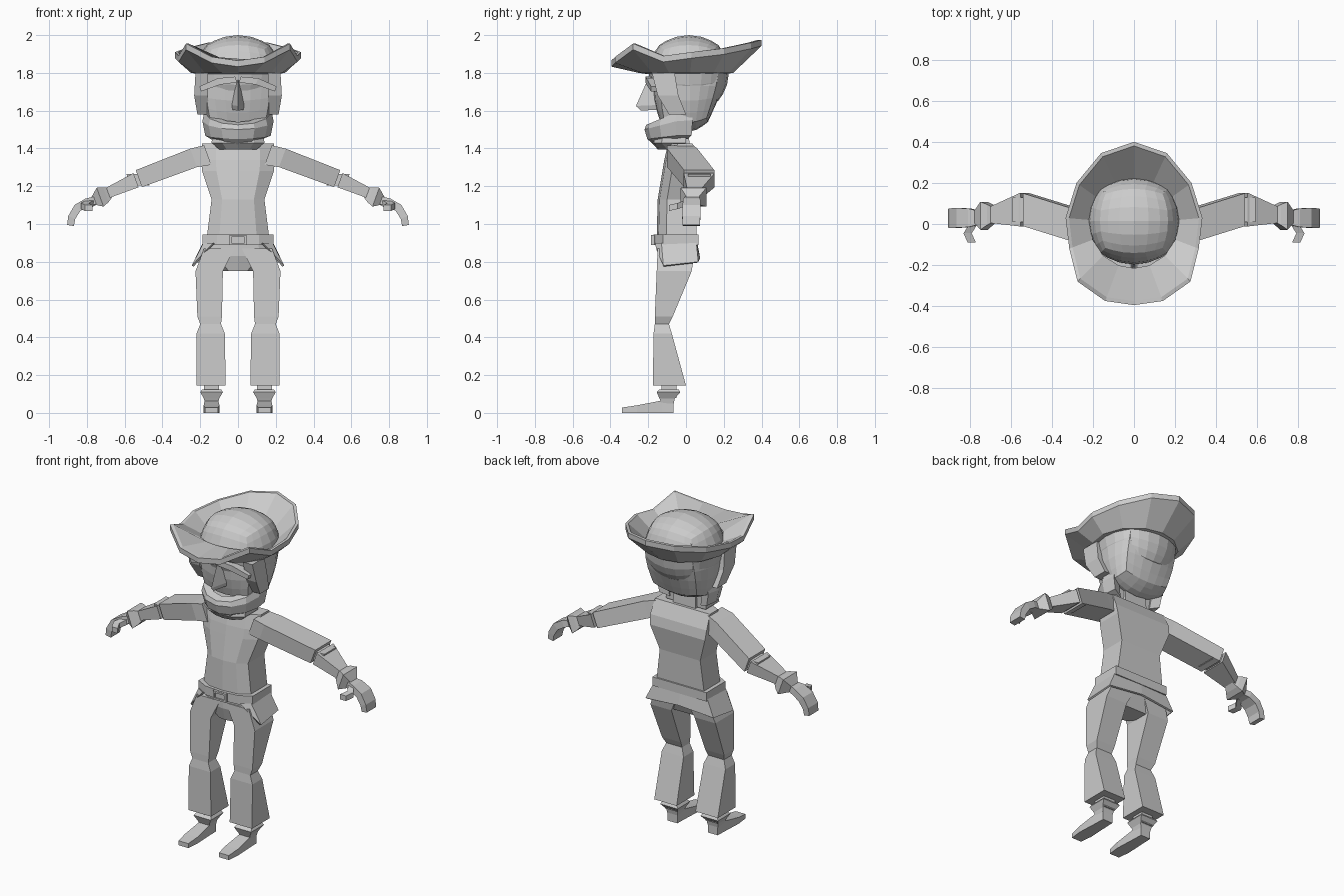
import bpy, bmesh, math
from mathutils import Vector

cube = bpy.data.objects.get("Cube")
if cube:
    bpy.data.objects.remove(cube, do_unlink=True)

grey = bpy.data.materials.new("plain grey")
grey.use_nodes = True
grey.diffuse_color = (0.6, 0.6, 0.6, 1)
grey.node_tree.nodes["Principled BSDF"].inputs["Base Color"].default_value = grey.diffuse_color


def finish(name, bm):
    bmesh.ops.recalc_face_normals(bm, faces=bm.faces)
    mesh = bpy.data.meshes.new(name)
    bm.to_mesh(mesh)
    bm.free()
    mesh.materials.append(grey)
    obj = bpy.data.objects.new(name, mesh)
    bpy.context.collection.objects.link(obj)
    return obj


def loft(name, rings, side=1, closed=True, loop=False):
    """Skin a list of point rings; side=-1 mirrors it in x."""
    bm = bmesh.new()
    rows = [[bm.verts.new((x * side, y, z)) for x, y, z in ring] for ring in rings]
    count = len(rows[0])
    pairs = list(zip(rows, rows[1:]))
    if loop:
        pairs.append((rows[-1], rows[0]))
    for low, high in pairs:
        for i in range(count if closed else count - 1):
            j = (i + 1) % count
            bm.faces.new((low[i], low[j], high[j], high[i]))
    if closed and not loop:
        bm.faces.new(rows[0])
        bm.faces.new(rows[-1])
    return finish(name, bm)


def rect(x0, x1, y0, y1, z):
    return [(x0, y0, z), (x1, y0, z), (x1, y1, z), (x0, y1, z)]


def body(half, front, back, z):
    """Body section with a faceted front and a flat back."""
    right = [(half * 0.6, front + 0.01), (half, front + 0.05), (half, back)]
    outline = [(0, front)] + right + [(-x, y) for x, y in reversed(right)]
    return [(x, y, z) for x, y in outline]


def limb(x, y, z, hy, hz, angle=0.35):
    """Rectangular section across a limb that runs out along x, sloping down."""
    dx, dz = hz * math.sin(angle), hz * math.cos(angle)
    return [(x + s * dx, y + t * hy, z + s * dz)
            for s, t in ((1, 1), (1, -1), (-1, -1), (-1, 1))]


def blob(name, centre, radii, boxy, taper=0):
    """Quad sphere, blended toward a box, with the lower back drawn in."""
    bm = bmesh.new()
    bmesh.ops.create_cube(bm, size=2)
    bmesh.ops.subdivide_edges(bm, edges=bm.edges, cuts=5, use_grid_fill=True)
    for v in bm.verts:
        p = v.co.normalized().lerp(v.co, boxy)
        if p.y > 0:
            p.y *= 1 - taper * max(0, 0.3 - p.z)
        v.co = Vector(c + r * k for c, r, k in zip(centre, radii, p))
    return finish(name, bm)


# Torso, neck and hips
loft("torso", [body(0.165, -0.155, 0.055, 0.93), body(0.14, -0.15, 0.06, 1.13),
               body(0.19, -0.125, 0.085, 1.28), body(0.195, -0.115, 0.075, 1.34),
               body(0.19, -0.095, 0.035, 1.425)])
loft("neck", [rect(-0.08, 0.08, -0.07, 0.02, 1.4), rect(-0.07, 0.07, -0.06, 0.01, 1.55)])
loft("hips", [body(0.08, -0.13, 0.01, 0.75), body(0.195, -0.15, 0.045, 0.83),
              body(0.17, -0.15, 0.05, 0.93)])

# Belt and recessed buckle
loft("belt", [body(0.187, -0.172, 0.065, z) for z in (0.89, 0.945)])


def buckle_ring(half, tall, y):
    return [(s * half, y, 0.916 + t * tall) for s, t in ((-1, -1), (1, -1), (1, 1), (-1, 1))]


loft("buckle", [buckle_ring(0.045, 0.027, -0.16), buckle_ring(0.045, 0.027, -0.185),
                buckle_ring(0.034, 0.016, -0.185), buckle_ring(0.034, 0.016, -0.176)])

# Flared shirt tail, open at the front
top = [(0.13, -0.165, 0.9), (0.183, -0.13, 0.9), (0.187, 0.055, 0.9), (0, 0.06, 0.9)]
hem = [(0.17, -0.155, 0.86), (0.245, -0.12, 0.78), (0.235, 0.065, 0.8), (0, 0.075, 0.82)]
tail = loft("shirt_tail", [row + [(-x, y, z) for x, y, z in reversed(row[:-1])]
                           for row in (top, hem)], closed=False)
tail.modifiers.new("thickness", "SOLIDIFY").thickness = 0.012

for side, label in ((1, "left"), (-1, "right")):
    # Leg
    loft(label + "_trouser_leg", [
        rect(0.02, 0.18, -0.15, 0.05, 0.87), rect(0.08, 0.225, -0.155, 0.03, 0.75),
        rect(0.085, 0.215, -0.165, -0.07, 0.51), rect(0.09, 0.2, -0.165, -0.09, 0.47),
        rect(0.07, 0.22, -0.172, -0.075, 0.42), rect(0.065, 0.22, -0.175, 0, 0.145)], side)
    loft(label + "_ankle", [rect(0.1, 0.18, -0.13, -0.05, z) for z in (0.08, 0.16)], side)
    loft(label + "_boot_cuff", [
        rect(0.105, 0.175, -0.13, -0.065, 0.05), rect(0.1, 0.18, -0.14, -0.06, 0.075),
        rect(0.08, 0.2, -0.155, -0.03, 0.11), rect(0.09, 0.19, -0.14, -0.04, 0.125)], side)
    loft(label + "_foot", [
        [(x, y, z) for x, z in ((0.14 - w, 0), (0.14 + w, 0), (0.14 + w, h), (0.14 - w, h))]
        for y, w, h in ((-0.34, 0.034, 0.028), (-0.26, 0.042, 0.04),
                        (-0.13, 0.036, 0.065), (-0.065, 0.034, 0.06))], side)

    # Arm
    loft(label + "_sleeve", [limb(0.16, -0.03, 1.365, 0.07, 0.055),
                             limb(0.235, -0.02, 1.35, 0.08, 0.052),
                             limb(0.525, 0.07, 1.24, 0.08, 0.048)], side)
    loft(label + "_elbow", [limb(x, 0.07, 1.235, 0.06, 0.032) for x in (0.48, 0.58)], side)
    loft(label + "_forearm", [limb(0.54, 0.07, 1.232, 0.082, 0.04),
                              limb(0.69, 0.045, 1.165, 0.04, 0.028)], side)
    loft(label + "_glove_cuff", [limb(0.67, 0.045, 1.168, 0.03, 0.022),
                                 limb(0.7, 0.045, 1.155, 0.05, 0.042),
                                 limb(0.73, 0.04, 1.142, 0.068, 0.053),
                                 limb(0.77, 0.035, 1.122, 0.03, 0.02)], side)
    loft(label + "_hand", [limb(0.74, 0.03, 1.13, 0.03, 0.02),
                           limb(0.8, 0.03, 1.115, 0.045, 0.021),
                           limb(0.85, 0.03, 1.085, 0.048, 0.022, 0.75),
                           limb(0.88, 0.028, 1.035, 0.048, 0.02, 1.2),
                           limb(0.887, 0.028, 0.992, 0.045, 0.018, 1.4)], side)
    loft(label + "_thumb", [
        [(x + s * 0.02, y, z + t * 0.016) for s, t in ((1, 1), (-1, 1), (-1, -1), (1, -1))]
        for x, y, z in ((0.775, 0.01, 1.115), (0.81, -0.045, 1.095), (0.79, -0.09, 1.085))], side)

    # Brow and temple
    loft(label + "_brow", [limb(0.01, -0.18, 1.765, 0.035, 0.016),
                           limb(0.1, -0.175, 1.755, 0.035, 0.018),
                           limb(0.2, -0.145, 1.715, 0.04, 0.014)], side)
    loft(label + "_temple", [rect(0.15, 0.215, -0.09, 0, 1.58),
                             rect(0.16, 0.232, -0.15, -0.04, 1.68),
                             rect(0.16, 0.225, -0.18, -0.06, 1.8)], side)

# Head and nose
blob("head", (0, 0.02, 1.73), (0.212, 0.195, 0.24), 0.3, taper=0.35)
loft("nose", [[(-w, -0.15, z), (0, y, z - 0.005), (w, -0.15, z)] for w, y, z in
              ((0.03, -0.24, 1.605), (0.036, -0.265, 1.63), (0.014, -0.205, 1.765))])

# Beard wrapping the jaw, dipping at the mouth
beard = []
for step in range(9):
    turn = math.radians(-110 + step * 27.5)
    front = max(0, math.cos(turn))
    profile = ((0.72, 1.6 - 0.06 * front), (0.95, 1.6 - 0.075 * front),
               (1.0, 1.55 - 0.05 * front), (0.92, 1.47 - 0.02 * front),
               (0.6, 1.45 - 0.055 * front))
    beard.append([(0.19 * r * math.sin(turn), -0.03 - 0.19 * r * math.cos(turn), z)
                  for r, z in profile])
loft("beard", beard)
loft("chin", [body(0.1, -0.15, -0.02, 1.395), body(0.14, -0.18, 0, 1.43),
              body(0.13, -0.16, 0, 1.52)])

# Hat crown and wavy upturned brim
blob("hat_crown", (0, 0.015, 1.8), (0.225, 0.212, 0.2), 0.1)
half_rim = [(0, -0.395, 1.865), (0.14, -0.375, 1.885), (0.275, -0.28, 1.955),
            (0.315, -0.12, 1.89), (0.333, 0.03, 1.91), (0.28, 0.2, 1.93),
            (0.16, 0.345, 1.96), (0, 0.4, 1.975)]
rim = half_rim + [(-x, y, z) for x, y, z in reversed(half_rim[1:-1])]


def inner_ring(radius, z, front_lift=0):
    ring = []
    for x, y, _ in rim:
        d = math.hypot(x, y)
        ring.append((x / d * radius, y / d * radius, z - front_lift * min(0, y / d)))
    return ring


loft("hat_brim", [inner_ring(0.215, 1.795), inner_ring(0.25, 1.8),
                  [(x, y, z - 0.032) for x, y, z in rim], rim,
                  [(x * 0.95, y * 0.95, z) for x, y, z in rim],
                  inner_ring(0.215, 1.825, 0.05)], loop=True)
